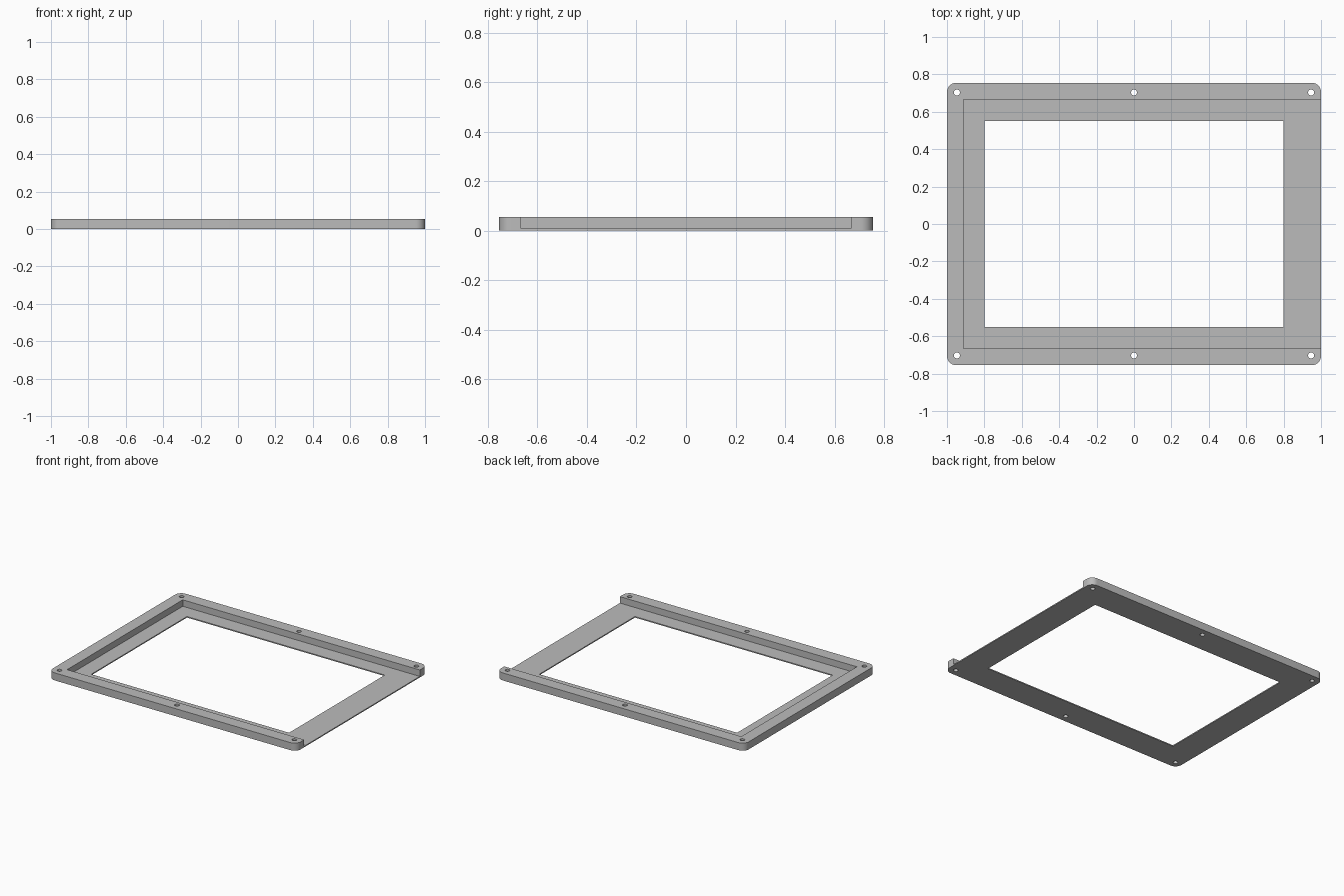
import bpy, bmesh, math

if "Cube" in bpy.data.objects:
    bpy.data.objects.remove(bpy.data.objects["Cube"])

HALF_X, HALF_Y, HEIGHT = 1.0, 0.755, 0.055
FLOOR = 0.008        # thickness of the thin base sheet
CORNER = 0.05        # outer corner radius

grey = bpy.data.materials.new("light_grey")
grey.diffuse_color = (0.5, 0.5, 0.5, 1)
grey.use_nodes = True
grey.node_tree.nodes["Principled BSDF"].inputs["Base Color"].default_value = grey.diffuse_color


def prism(name, outline, z0, z1):
    """Extrude a closed outline from z0 to z1."""
    bm = bmesh.new()
    face = bm.faces.new([bm.verts.new((x, y, z0)) for x, y in outline])
    top = bmesh.ops.extrude_face_region(bm, geom=[face])["geom"]
    bmesh.ops.translate(bm, vec=(0, 0, z1 - z0),
                        verts=[v for v in top if isinstance(v, bmesh.types.BMVert)])
    bmesh.ops.recalc_face_normals(bm, faces=bm.faces)
    mesh = bpy.data.meshes.new(name)
    bm.to_mesh(mesh)
    bm.free()
    obj = bpy.data.objects.new(name, mesh)
    bpy.context.collection.objects.link(obj)
    mesh.materials.append(grey)
    return obj


def arc(cx, cy, r, start, sweep, steps):
    return [(cx + r * math.cos(math.radians(start + sweep * i / steps)),
             cy + r * math.sin(math.radians(start + sweep * i / steps)))
            for i in range(steps + 1)]


def rect(x0, x1, y0, y1):
    return [(x0, y0), (x1, y0), (x1, y1), (x0, y1)]


# Rounded slab
outline = []
for sx, sy, start in ((1, 1, 0), (-1, 1, 90), (-1, -1, 180), (1, -1, 270)):
    outline += arc(sx * (HALF_X - CORNER), sy * (HALF_Y - CORNER), CORNER, start, 90, 10)
frame = prism("bezel_frame", outline, 0, HEIGHT)

# Recess open on the right side, and the window through the base
cutters = [prism("recess_cutter", rect(-0.912, 1.2, -0.666, 0.666), FLOOR, 0.2),
           prism("window_cutter", rect(-0.798, 0.798, -0.551, 0.551), -0.1, 0.2)]

# Screw holes along both long rails
for x in (-0.947, 0, 0.947):
    for y in (-0.703, 0.703):
        cutters.append(prism("screw_hole_cutter",
                             arc(x, y, 0.016, 0, 360, 24)[:-1], -0.1, 0.2))

bpy.context.view_layer.objects.active = frame
frame.select_set(True)
for cutter in cutters:
    mod = frame.modifiers.new("cut", "BOOLEAN")
    mod.operation = "DIFFERENCE"
    mod.solver = "EXACT"
    mod.object = cutter
    bpy.ops.object.modifier_apply(modifier=mod.name)
    bpy.data.objects.remove(cutter)

bpy.ops.object.shade_smooth_by_angle(angle=math.radians(30))
